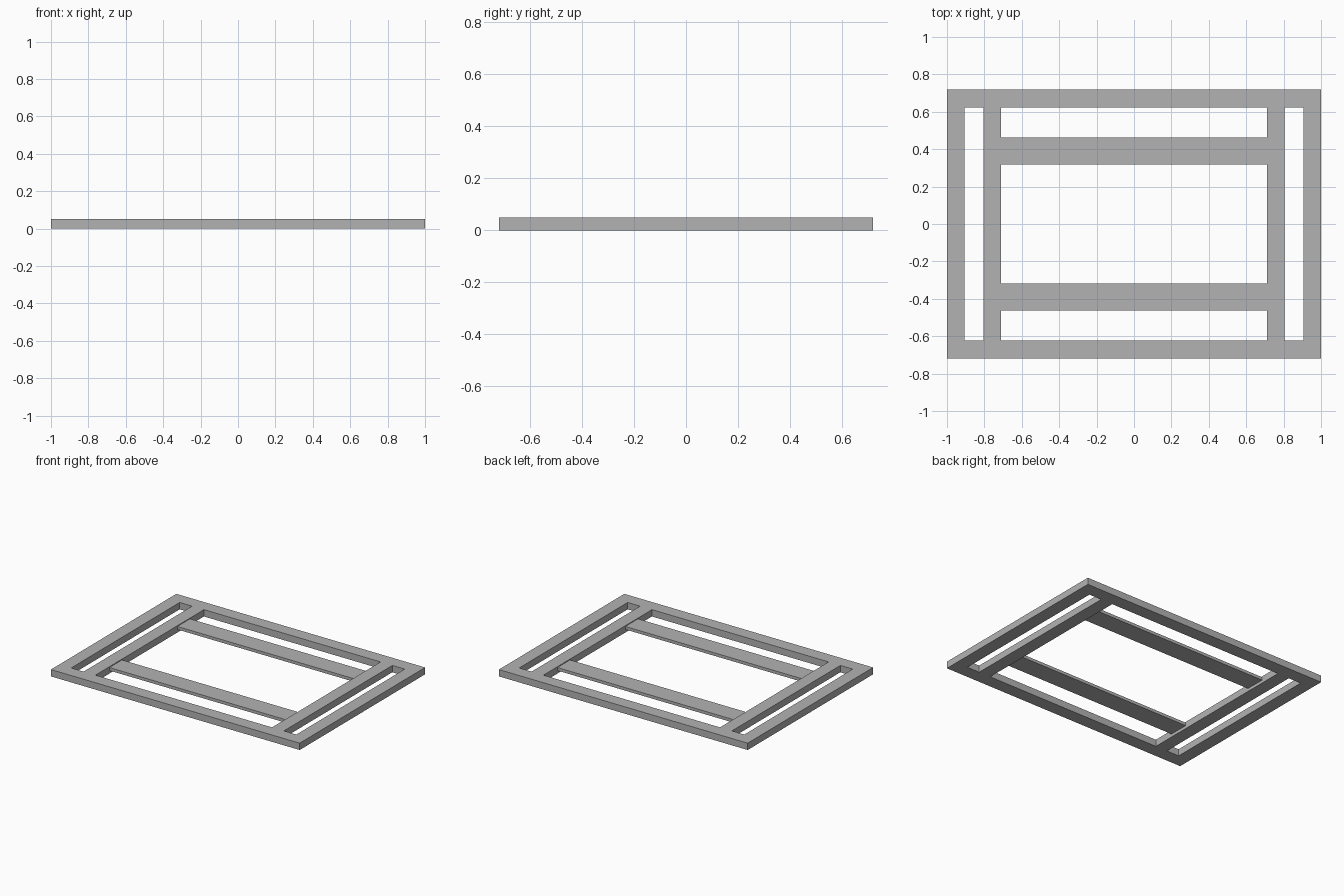
import bpy
import bmesh

cube = bpy.data.objects.get("Cube")
if cube:
    bpy.data.objects.remove(cube, do_unlink=True)

HEIGHT = 0.05
OUTER_X, OUTER_Y = 1.0, 0.72
INNER_Y = 0.623                        # inner edge of the long rails
SIDE_X = 0.905                         # inner edge of the side rails
STILE_OUT, STILE_IN = 0.805, 0.71      # edges of the inner stiles
SLAT_OUT, SLAT_IN = 0.463, 0.318       # edges of the cross slats
SLAT_BOTTOM, SLAT_TOP = 0.022, 0.044

gray = bpy.data.materials.new("plain_gray")
gray.use_nodes = True
COLOR = (0.45, 0.45, 0.45, 1.0)
gray.diffuse_color = COLOR
gray.node_tree.nodes["Principled BSDF"].inputs["Base Color"].default_value = COLOR


def extruded_cells(name, xs, ys, is_solid, bottom, top):
    """Fill the solid cells of a grid and extrude them into one closed mesh."""
    bm = bmesh.new()
    grid = [[bm.verts.new((x, y, bottom)) for y in ys] for x in xs]
    for i in range(len(xs) - 1):
        for j in range(len(ys) - 1):
            if is_solid(i, j):
                bm.faces.new((grid[i][j], grid[i + 1][j],
                              grid[i + 1][j + 1], grid[i][j + 1]))
    result = bmesh.ops.extrude_face_region(bm, geom=bm.faces[:], use_keep_orig=True)
    for item in result["geom"]:
        if isinstance(item, bmesh.types.BMVert):
            item.co.z = top
    bmesh.ops.delete(bm, geom=[v for v in bm.verts if not v.link_faces], context="VERTS")
    bmesh.ops.recalc_face_normals(bm, faces=bm.faces[:])
    mesh = bpy.data.meshes.new(name)
    bm.to_mesh(mesh)
    bm.free()
    mesh.materials.append(gray)
    obj = bpy.data.objects.new(name, mesh)
    bpy.context.collection.objects.link(obj)
    return obj


# Frame: two long rails, two side rails and two inner stiles in one piece
half = [STILE_IN, STILE_OUT, SIDE_X, OUTER_X]
frame_x = [-x for x in reversed(half)] + half
frame_y = [-OUTER_Y, -INNER_Y, INNER_Y, OUTER_Y]
extruded_cells("frame", frame_x, frame_y,
               lambda i, j: j != 1 or i % 2 == 0, 0.0, HEIGHT)

# Thin cross slats set between the stiles
for name, side in (("front_slat", -1), ("back_slat", 1)):
    extruded_cells(name, [-STILE_IN, STILE_IN],
                   sorted((side * SLAT_IN, side * SLAT_OUT)),
                   lambda i, j: True, SLAT_BOTTOM, SLAT_TOP)
